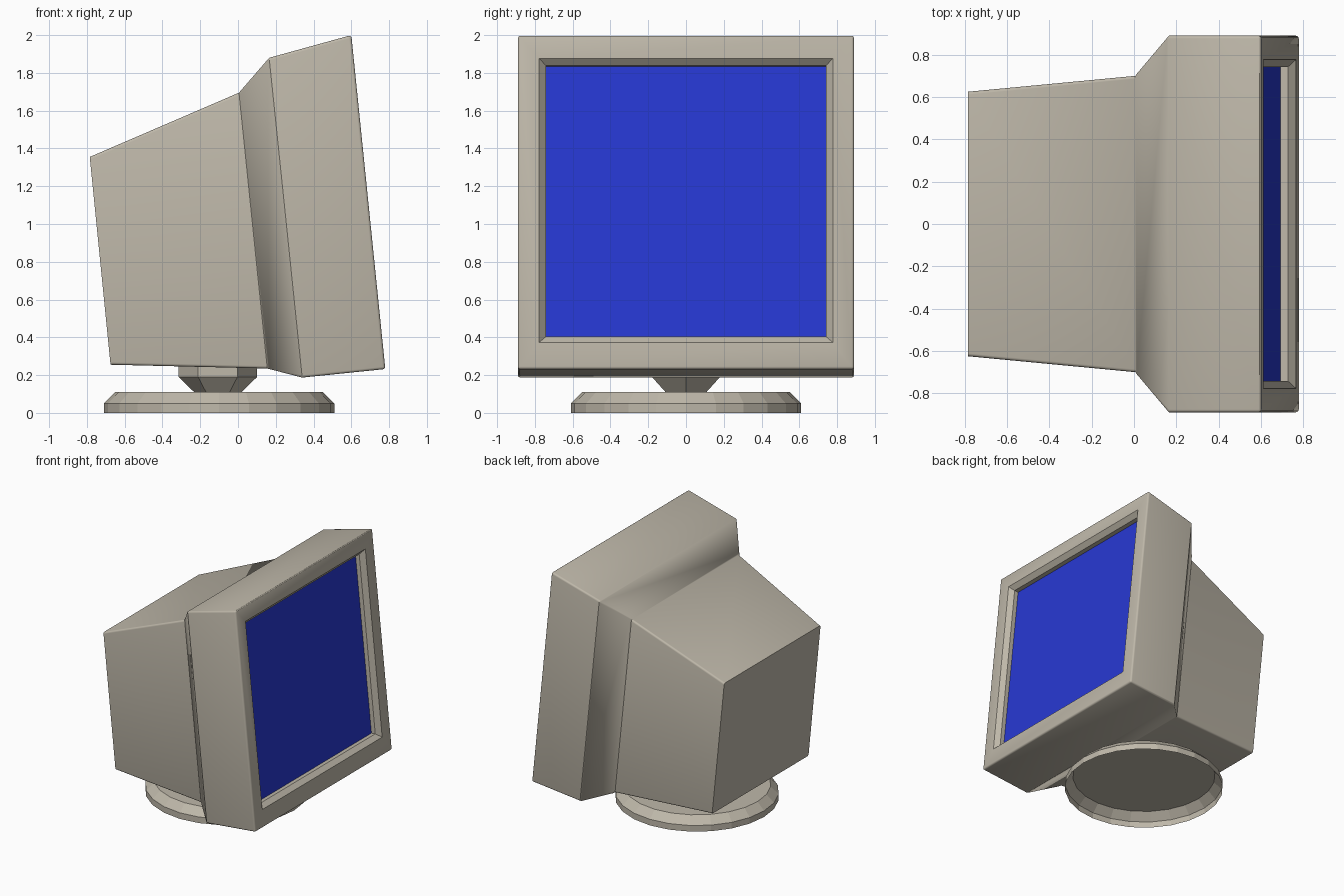
import bpy, bmesh
from math import sin, cos, pi, radians

if "Cube" in bpy.data.objects:
    bpy.data.objects.remove(bpy.data.objects["Cube"])


def material(name, color):
    m = bpy.data.materials.new(name)
    m.diffuse_color = (*color, 1)
    m.use_nodes = True
    m.node_tree.nodes["Principled BSDF"].inputs["Base Color"].default_value = m.diffuse_color
    return m


BEIGE = material("beige_plastic", (0.52, 0.48, 0.40))
BLUE = material("blue_glass", (0.02, 0.04, 0.65))


def loft(name, rings, mat, cap_first=False, cap_last=False, bevel=None):
    """Skin a list of equal-length point rings; bevel(i, j) picks edges by ring numbers."""
    bm = bmesh.new()
    vs = [[bm.verts.new(p) for p in r] for r in rings]
    ring_of = {v: i for i, r in enumerate(vs) for v in r}
    n = len(rings[0])
    for a, b in zip(vs, vs[1:]):
        for k in range(n):
            bm.faces.new((a[k], a[(k + 1) % n], b[(k + 1) % n], b[k]))
    if cap_first:
        bm.faces.new(vs[0][::-1])
    if cap_last:
        bm.faces.new(vs[-1])
    if bevel:
        edges = [e for e in bm.edges if bevel(*sorted(ring_of[v] for v in e.verts))]
        bmesh.ops.bevel(bm, geom=edges, offset=0.014, segments=3, profile=0.5,
                        affect='EDGES', clamp_overlap=True)
    me = bpy.data.meshes.new(name)
    bm.to_mesh(me)
    bm.free()
    me.materials.append(mat)
    ob = bpy.data.objects.new(name, me)
    bpy.context.collection.objects.link(ob)
    return ob


def slab(bottom, top, w):
    """Tilted rectangle facing +x from its bottom and top (x, z) and half width."""
    (xb, zb), (xt, zt) = bottom, top
    return [(xb, -w, zb), (xb, w, zb), (xt, w, zt), (xt, -w, zt)]


def on_front(z, depth):
    """Point at a depth behind the leaning front plane."""
    return 0.78 - (z - 0.232) * 0.1018 - 0.995 * depth, z - 0.101 * depth


def window(zb, zt, w, depth):
    return slab(on_front(zb, depth), on_front(zt, depth), w)


def circle(r, z, n, cx=-0.1):
    return [(cx + r * cos(2 * pi * k / n), r * sin(2 * pi * k / n), z) for k in range(n)]


# Casing: tapered tube housing, flared collar, front frame and screen recess
rings = [
    slab((-0.675, 0.255), (-0.785, 1.355), 0.625),
    slab((0.155, 0.235), (0.005, 1.695), 0.70),
    slab((0.34, 0.187), (0.165, 1.88), 0.89),
    slab((0.78, 0.232), (0.60, 2.0), 0.89),
    window(0.373, 1.877, 0.777, 0),
    window(0.407, 1.842, 0.742, 0.035),
    window(0.407, 1.842, 0.742, 0.07),
]
casing = loft("casing", rings, BEIGE, cap_first=True,
              bevel=lambda i, j: (i, j) in {(0, 1), (2, 3), (3, 3)})
bpy.context.view_layer.objects.active = casing
casing.select_set(True)
bpy.ops.object.shade_smooth_by_angle(angle=radians(32))

# Screen at the back of the recess
loft("screen", [rings[-1]], BLUE, cap_last=True)

# Six-sided swivel neck
loft("swivel_neck", [circle(0.125, 0.11, 6, -0.107), circle(0.208, 0.19, 6, -0.107),
                     circle(0.208, 0.25, 6, -0.107)], BEIGE, cap_last=True)

# Round base, a thin dish open underneath
loft("round_base", [circle(0.61, 0, 24), circle(0.61, 0.05, 24), circle(0.55, 0.11, 24)],
     BEIGE, cap_last=True)
